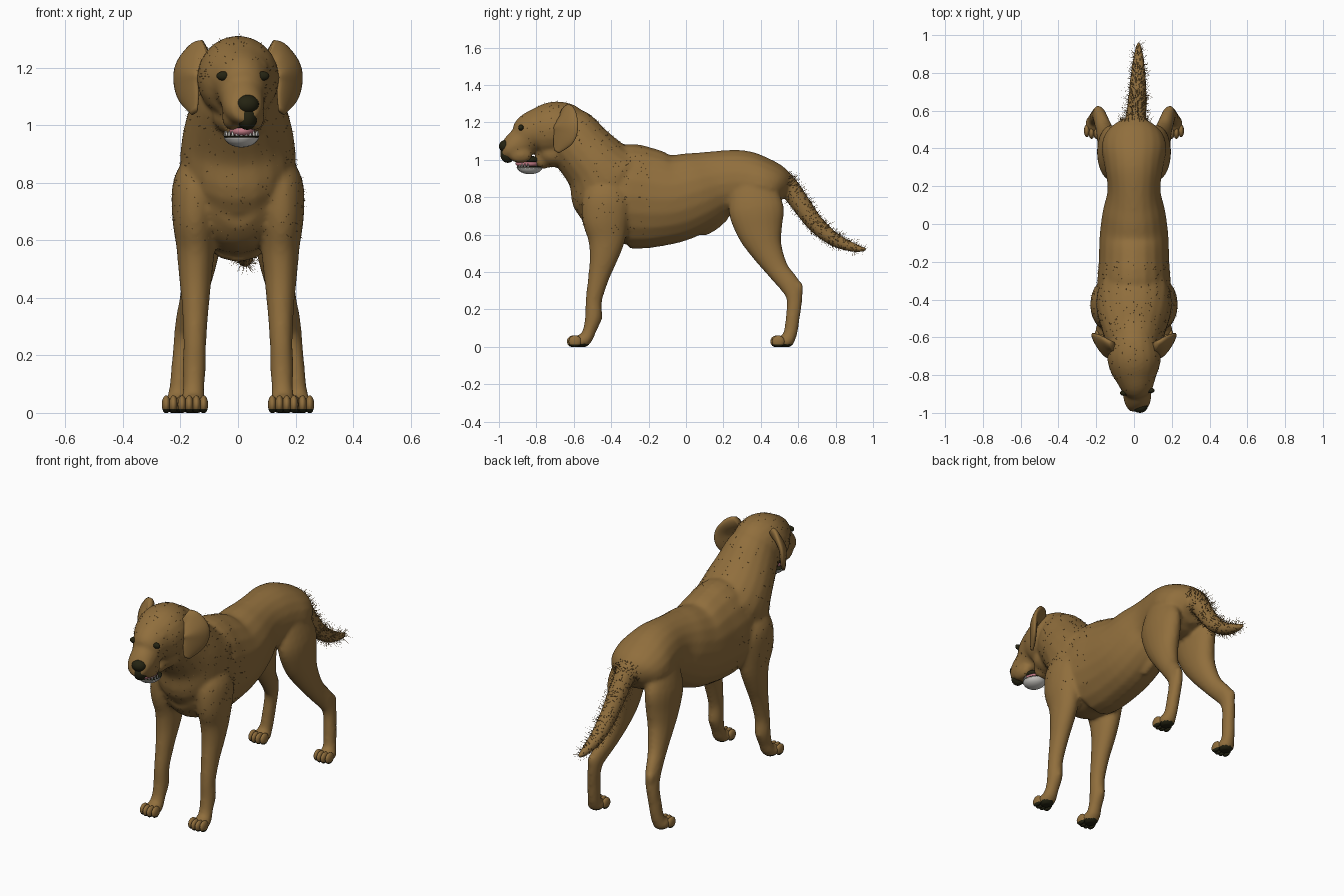
import bpy, bmesh, random
from math import sin, cos, pi, radians
from mathutils import Vector, Matrix

random.seed(4)
default_cube = bpy.data.objects.get("Cube")
if default_cube:
    bpy.data.objects.remove(default_cube, do_unlink=True)


def material(name, colour):
    mat = bpy.data.materials.new(name)
    mat.use_nodes = True
    mat.diffuse_color = (*colour, 1)
    mat.node_tree.nodes["Principled BSDF"].inputs["Base Color"].default_value = (*colour, 1)
    return mat


FUR = material("tan fur", (.28, .157, .046))
DARK = material("black skin", (.018, .017, .006))
WHITE = material("ivory", (.68, .66, .62))
PINK = material("pink tongue", (.55, .2, .24))


def make_object(bm, name, *materials):
    """Turn a bmesh into a smooth-shaded object with the given materials."""
    bmesh.ops.recalc_face_normals(bm, faces=bm.faces[:])
    for face in bm.faces:
        face.smooth = True
    mesh = bpy.data.meshes.new(name)
    bm.to_mesh(mesh)
    bm.free()
    for mat in materials:
        mesh.materials.append(mat)
    ob = bpy.data.objects.new(name, mesh)
    bpy.context.collection.objects.link(ob)
    return ob


def ellipsoid(bm, centre, radii):
    matrix = Matrix.Translation(centre) @ Matrix.Diagonal((*radii, 1))
    return bmesh.ops.create_uvsphere(bm, u_segments=20, v_segments=12, radius=1, matrix=matrix)["verts"]


def spline(a, b, c, d, t):
    """Smooth curve between b and c."""
    return b + (c - a) * t / 2 + (a * 2 - b * 5 + c * 4 - d) * t**2 / 2 + (b * 3 - a - c * 3 + d) * t**3 / 2


def loft(bm, sections, side=1, steps=4, sides=20):
    """Skin elliptical sections (x, y, z, half width, half depth) along a smooth path."""
    keys = [Vector((s[0] * side, *s[1:])) for s in sections]
    keys = [keys[0]] + keys + [keys[-1]]
    path = []
    for i in range(len(keys) - 3):
        for k in range(steps):
            path.append(spline(*keys[i:i + 4], k / steps))
    path.append(keys[-1])
    rings = []
    for i, p in enumerate(path):
        before, after = path[max(i - 1, 0)], path[min(i + 1, len(path) - 1)]
        tangent = (Vector(after[:3]) - Vector(before[:3])).normalized()
        across = Vector((1, 0, 0))
        across = (across - tangent * tangent.dot(across)).normalized()
        up = tangent.cross(across)
        ring = []
        for j in range(sides):
            a = 2 * pi * j / sides
            offset = across * cos(a) * max(p[3], .004) + up * sin(a) * max(p[4], .004)
            ring.append(bm.verts.new(Vector(p[:3]) + offset))
        rings.append(ring)
    for low, high in zip(rings, rings[1:]):
        for j in range(sides):
            k = (j + 1) % sides
            bm.faces.new((low[j], low[k], high[k], high[j]))
    bm.faces.new(rings[0])
    bm.faces.new(rings[-1])


def blacken_soles(ob):
    """Flatten the underside on the ground and give it the dark pad colour."""
    for vert in ob.data.vertices:
        vert.co.z = max(vert.co.z, 0)
    for face in ob.data.polygons:
        face.use_smooth = True
        face.material_index = 1 if face.center.z < .014 else 0


# Body, neck, head, legs and tail, later fused into one skin
body = bmesh.new()
torso = [(0, -.57, .74, .07, .1), (0, -.53, .75, .14, .17), (0, -.45, .77, .185, .225),
         (0, -.33, .805, .195, .278), (0, -.2, .795, .187, .27), (0, -.06, .795, .182, .238),
         (0, .07, .835, .165, .212), (0, .18, .87, .14, .18), (0, .3, .88, .155, .172),
         (0, .4, .865, .172, .152), (0, .48, .845, .15, .125), (0, .53, .82, .08, .08)]
neck = [(0, -.32, .82, .17, .22), (0, -.4, .87, .2, .245), (0, -.475, .965, .193, .185),
        (0, -.55, 1.05, .17, .165), (0, -.62, 1.13, .145, .157), (0, -.66, 1.16, .12, .13)]
head = [(0, -.55, 1.16, .07, .08), (0, -.6, 1.165, .118, .127), (0, -.69, 1.165, .143, .148),
        (.005, -.77, 1.15, .13, .137), (.012, -.83, 1.135, .1, .115), (.015, -.87, 1.1, .08, .087),
        (.018, -.92, 1.07, .074, .075), (.023, -.96, 1.058, .064, .06), (.028, -.985, 1.06, .044, .043)]
tail = [(0, .43, .91, .05, .06), (0, .5, .9, .055, .06), (.01, .56, .84, .055, .055),
        (.015, .62, .755, .052, .052), (.02, .7, .65, .047, .046), (.022, .8, .57, .039, .037),
        (.024, .9, .53, .026, .024), (.025, .965, .52, .01, .01)]
sheath = [(0, .2, .71, .03, .04), (0, .14, .65, .03, .034), (0, .085, .608, .022, .022)]
for part in (torso, neck, head, tail, sheath):
    loft(body, part)
ellipsoid(body, (.005, -.71, 1.035), (.095, .09, .075))
ellipsoid(body, (.008, -.765, .995), (.055, .045, .045))

front_leg = [(.12, -.4, .9, .05, .08), (.14, -.42, .8, .085, .13), (.15, -.43, .69, .08, .127),
             (.147, -.425, .58, .068, .102), (.148, -.44, .48, .058, .077), (.148, -.465, .38, .048, .058),
             (.15, -.493, .25, .04, .044), (.152, -.495, .16, .041, .045),
             (.154, -.515, .09, .037, .036), (.157, -.535, .04, .042, .035)]
hind_leg = [(.1, .36, .87, .06, .11), (.12, .375, .74, .073, .148), (.125, .395, .62, .07, .124),
            (.135, .43, .52, .06, .088), (.155, .492, .41, .046, .06), (.18, .563, .32, .037, .055),
            (.19, .58, .25, .034, .042), (.198, .571, .16, .034, .038),
            (.205, .56, .08, .035, .037), (.21, .545, .04, .04, .037)]
for side in (-1, 1):
    loft(body, front_leg, side)
    loft(body, hind_leg, side)
    # Feet, wrist pad and point of the hock
    ellipsoid(body, (side * .157, -.56, .03), (.047, .05, .036))
    ellipsoid(body, (side * .212, .53, .03), (.047, .05, .036))
    ellipsoid(body, (side * .152, -.463, .155), (.018, .018, .022))
    ellipsoid(body, (side * .19, .602, .31), (.025, .026, .042))
    # Brow ridge and upper lip
    ellipsoid(body, (.015 + side * .055, -.82, 1.205), (.035, .03, .025))
    ellipsoid(body, (.018 + side * .038, -.885, 1.027), (.036, .065, .045))

# Fuse and soften the skin
dog = make_object(body, "dog_body")
remesh = dog.modifiers.new("fuse", 'REMESH')
remesh.mode = 'VOXEL'
remesh.voxel_size = .01
soften = dog.modifiers.new("soften", 'SMOOTH')
soften.factor = .5
soften.iterations = 9
bpy.context.view_layer.objects.active = dog
for modifier in ("fuse", "soften"):
    bpy.ops.object.modifier_apply(modifier=modifier)
dog.data.materials.clear()
dog.data.materials.append(FUR)
dog.data.materials.append(DARK)
blacken_soles(dog)
bpy.context.view_layer.update()

# Four toes on each foot
for name, x, y in (("front", .157, -.557), ("hind", .212, .53)):
    for side, hand in ((-1, "right"), (1, "left")):
        bm = bmesh.new()
        for k in (-1.5, -.5, .5, 1.5):
            spot = (side * x + k * .025, y - .05 + .009 * abs(k), .029)
            ellipsoid(bm, spot, (.0155, .034, .032))
        blacken_soles(make_object(bm, f"{name}_{hand}_toes", FUR, DARK))

# Hanging ears, turned so the rear edge flares outward
ear = [(.12, -.68, 1.265, .02, .04), (.146, -.655, 1.24, .022, .062), (.174, -.638, 1.19, .02, .076),
       (.178, -.643, 1.14, .018, .074), (.178, -.67, 1.09, .015, .052), (.18, -.695, 1.045, .008, .018)]
for side, name in ((-1, "right"), (1, "left")):
    bm = bmesh.new()
    loft(bm, ear, side)
    bmesh.ops.rotate(bm, verts=bm.verts[:], cent=(side * .17, -.645, 0),
                     matrix=Matrix.Rotation(radians(-33) * side, 3, 'Z'))
    make_object(bm, name + "_ear", FUR)
    # Eye set on the skin
    spot = dog.ray_cast(Vector((.017 + side * .069, -2, 1.172)), Vector((0, 1, 0)))[1]
    bm = bmesh.new()
    ellipsoid(bm, spot, (.023, .014, .016))
    make_object(bm, name + "_eye", DARK)

# Nose pad and the groove below it
bm = bmesh.new()
ellipsoid(bm, (.031, -.963, 1.073), (.042, .037, .034))
ellipsoid(bm, (.032, -.953, 1.03), (.036, .04, .046))
make_object(bm, "nose", DARK)

# Open mouth: dark palate, tongue, scooped lower jaw with a gum line, and teeth
bm = bmesh.new()
ellipsoid(bm, (.012, -.845, 1), (.05, .065, .022))
make_object(bm, "palate", DARK)
bm = bmesh.new()
ellipsoid(bm, (.014, -.85, .98), (.045, .062, .025))
make_object(bm, "tongue", PINK)
bm = bmesh.new()
for vert in ellipsoid(bm, (.012, -.835, .965), (.062, .07, .042)):
    vert.co.z = min(vert.co.z, .958)
make_object(bm, "lower_jaw", WHITE)
bm = bmesh.new()
ellipsoid(bm, (.012, -.835, .961), (.062, .071, .007))
make_object(bm, "gum_line", DARK)
bm = bmesh.new()
for i in range(11):
    a = (i - 5) * pi / 11
    spot = Matrix.Translation((.012 + .057 * sin(a), -.835 - .063 * cos(a), .972))
    bmesh.ops.create_cone(bm, cap_ends=True, segments=8, radius1=.006, radius2=.002, depth=.018, matrix=spot)
make_object(bm, "lower_teeth", WHITE)

# Loose hairs: long on the tail, short over the head, neck and shoulders
bm = bmesh.new()
faces = dog.data.polygons
tail_skin = [f for f in faces if f.center.y > .54 and f.center.z > .48]
coat_skin = [f for f in faces if f.center.y < -.2 and f.center.z > .6 and f.center.y > -.9]
for skin, count, length in ((tail_skin, 1000, .032), (coat_skin, 900, .011)):
    for face in random.choices(skin, k=count):
        lean = Vector([random.uniform(-.5, .5) for axis in range(3)]) + Vector((0, .4, -.1))
        tip = face.center + (face.normal + lean) * length * random.uniform(.4, 1)
        across = face.normal.cross(lean).normalized() * .001
        bm.faces.new([bm.verts.new(p) for p in (face.center - across, face.center + across, tip)])
make_object(bm, "loose_hairs", FUR)
